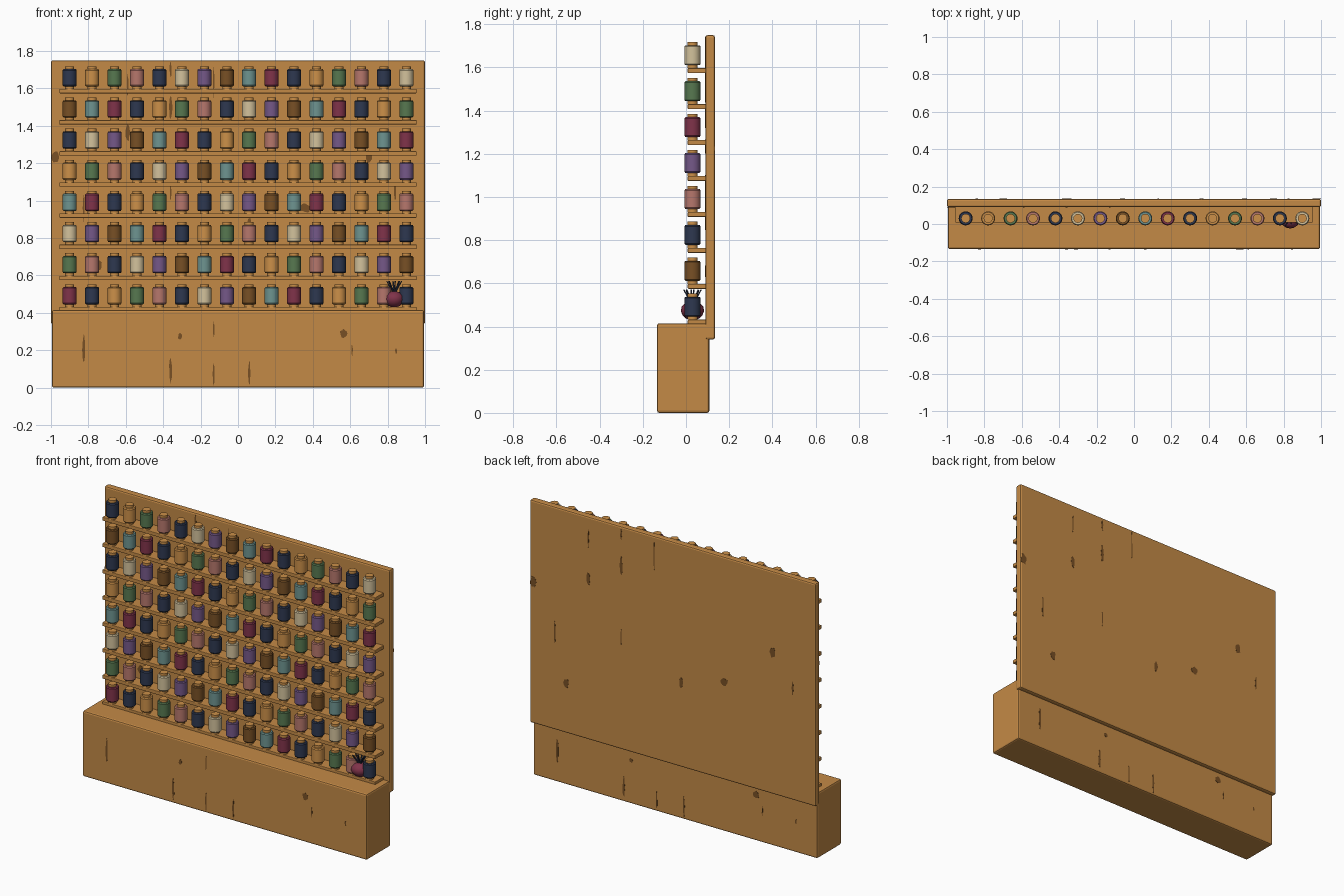
import bpy, bmesh, math, random
from mathutils import Vector

if "Cube" in bpy.data.objects:
    bpy.data.objects.remove(bpy.data.objects["Cube"])

random.seed(4)


def srgb(h):
    c = [int(h[i:i + 2], 16) / 255 for i in (0, 2, 4)]
    return [x / 12.92 if x < 0.04045 else ((x + 0.055) / 1.055) ** 2.4 for x in c] + [1]


PALETTE = dict(wood="C48A46", amber="CC9049", navy="2E3850", green="577850", rose="B6776C",
               cream="D3C29C", purple="755888", brown="785025", teal="6E9490", maroon="80334A")
MATS = {}
for label, code in PALETTE.items():
    MATS[label] = bpy.data.materials.new(label)
    MATS[label].diffuse_color = srgb(code)


def make(name, bm, *mats):
    bmesh.ops.recalc_face_normals(bm, faces=bm.faces)
    me = bpy.data.meshes.new(name)
    bm.to_mesh(me)
    bm.free()
    for m in mats:
        me.materials.append(MATS[m])
    ob = bpy.data.objects.new(name, me)
    bpy.context.collection.objects.link(ob)
    return ob


def box(name, x, y0, y1, z0, z1, bevel):
    bm = bmesh.new()
    bmesh.ops.create_cube(bm, size=1)
    for v in bm.verts:
        v.co = (v.co.x * 2 * x, (y0 + y1) / 2 + v.co.y * (y1 - y0), (z0 + z1) / 2 + v.co.z * (z1 - z0))
    ob = make(name, bm, "wood")
    mod = ob.modifiers.new("bevel", "BEVEL")
    mod.width, mod.segments = bevel, 2
    return ob


def lathe(bm, profile, centre, sides, rule=None):
    """Revolve (radius, height) points; rule gives the material of each band."""
    rings = []
    for r, z in profile:
        rings.append([bm.verts.new((centre[0] + r * math.cos(2 * math.pi * i / sides),
                                    centre[1] + r * math.sin(2 * math.pi * i / sides),
                                    centre[2] + z)) for i in range(sides)])
    for k in range(len(rings) - 1):
        for i in range(sides):
            j = (i + 1) % sides
            f = bm.faces.new((rings[k][i], rings[k][j], rings[k + 1][j], rings[k + 1][i]))
            f.material_index = rule(k) if rule else 0
    bm.faces.new(rings[0][::-1])
    bm.faces.new(rings[-1])


def smooth(ob, angle=35):
    bpy.ops.object.select_all(action="DESELECT")
    ob.select_set(True)
    bpy.context.view_layer.objects.active = ob
    bpy.ops.object.shade_smooth_by_angle(angle=math.radians(angle))


# Cabinet and back board
box("base_cabinet", 0.995, -0.134, 0.108, 0.0, 0.415, 0.01)
box("back_board", 1.0, 0.09, 0.134, 0.34, 1.75, 0.01)

# Shelves with rows of thread spools
cycle = ["navy", "amber", "green", "rose", "navy", "cream", "purple", "brown", "teal", "maroon"]
spool = [(0.024, 0), (0.024, 0.014), (0.033, 0.014), (0.0375, 0.02), (0.0375, 0.1),
         (0.033, 0.106), (0.024, 0.106), (0.024, 0.121)]
for row in range(8):
    top = 1.597 - row * 0.1665
    box(f"shelf_{row + 1}", 0.955, 0.008, 0.095, top - 0.023, top, 0.003)
    for colour in dict.fromkeys(cycle):
        bm = bmesh.new()
        for n in range(16):
            if cycle[(row * 7 + n) % 10] == colour:
                lathe(bm, spool, (-0.9 + n * 0.12, 0.03, top), 20, lambda k: int(2 <= k <= 5))
        # the thread starts at the underside of its winding
        bm.normal_update()
        smooth(make(f"spools_{row + 1}_{colour}", bm, "amber", colour))

# Pin cushion on the lowest shelf, with pins fanning out of it
bm = bmesh.new()
outline = [(0.012, 0.43), (0.03, 0.437), (0.046, 0.452), (0.054, 0.472), (0.05, 0.492),
           (0.034, 0.508), (0.012, 0.515)]
lathe(bm, outline, (0.835, 0.03, 0), 16)
smooth(make("pin_cushion", bm, "maroon"), 60)
bm = bmesh.new()
for i in range(8):
    a = 2 * math.pi * i / 8 + 0.2
    lean = 0.048 if i % 2 else 0.03
    start = Vector((0.835, 0.03, 0.5))
    tip = start + Vector((lean * math.cos(a), lean * math.sin(a), 0.07))
    d = tip - start
    geo = bmesh.ops.create_cone(bm, segments=6, radius1=0.006, radius2=0.003, depth=d.length, cap_ends=True)
    rot = d.to_track_quat("Z", "Y")
    for v in geo["verts"]:
        v.co = rot @ v.co + (start + tip) / 2
make("pins", bm, "navy")

# Knots and grain streaks: x, z, half width, half height
board_marks = [(-0.975, 1.235, 0.022, 0.035), (-0.36, 1.7, 0.006, 0.04), (-0.36, 1.5, 0.01, 0.06),
               (-0.59, 1.36, 0.013, 0.045), (-0.745, 0.655, 0.02, 0.03), (0.7, 1.235, 0.02, 0.034),
               (0.36, 0.96, 0.028, 0.025), (-0.825, 0.96, 0.006, 0.07), (0.06, 0.875, 0.014, 0.035),
               (0.84, 1.05, 0.006, 0.05), (-0.13, 1.63, 0.004, 0.1), (-0.59, 1.62, 0.004, 0.06),
               (-0.36, 1.05, 0.004, 0.05)]
base_marks = [(-0.825, 0.2, 0.008, 0.08), (-0.31, 0.275, 0.012, 0.016), (-0.36, 0.09, 0.009, 0.065),
              (-0.13, 0.31, 0.004, 0.05), (-0.13, 0.07, 0.005, 0.06), (0.06, 0.08, 0.007, 0.065),
              (0.565, 0.29, 0.022, 0.024), (0.61, 0.2, 0.004, 0.03), (0.845, 0.195, 0.005, 0.016)]


def marks(name, spots, y, flip):
    bm = bmesh.new()
    for x, z, w, h in spots:
        verts = []
        for i in range(12):
            a, r = 2 * math.pi * i / 12, random.uniform(0.75, 1.1)
            verts.append(bm.verts.new((flip * (x + w * r * math.cos(a)), y, z + h * r * math.sin(a))))
        face = bm.faces.new(verts)
        out = bmesh.ops.extrude_face_region(bm, geom=[face])["geom"]
        for v in out:
            if isinstance(v, bmesh.types.BMVert):
                v.co.y += 0.002
    make(name, bm, "brown")


marks("board_front_knots", board_marks, 0.089, 1)
marks("board_back_knots", board_marks, 0.133, -1)
marks("base_front_knots", base_marks, -0.135, 1)
marks("base_back_knots", [m for m in base_marks if m[1] + m[3] < 0.335], 0.107, -1)

for m in bpy.data.materials:
    if m.users and not m.is_grease_pencil:
        m.use_nodes = True
        m.node_tree.nodes["Principled BSDF"].inputs["Base Color"].default_value = m.diffuse_color
